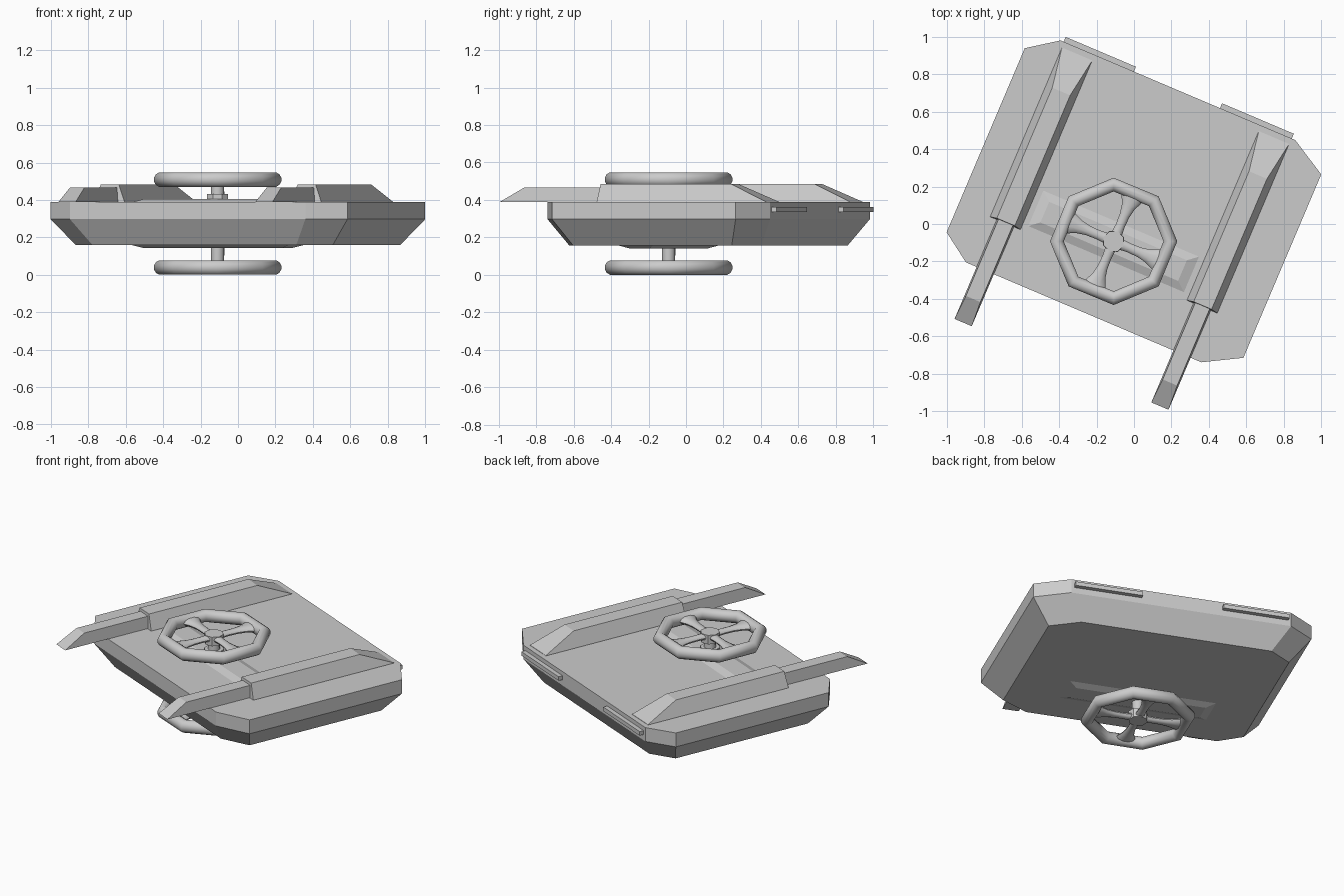
import bpy, bmesh
from math import pi, cos, sin, radians
from mathutils import Matrix

if "Cube" in bpy.data.objects:
    bpy.data.objects.remove(bpy.data.objects["Cube"])

YAW = radians(-23)          # the whole craft is turned about z
TURN = Matrix.Rotation(YAW, 4, 'Z')
WU, WV = -0.064, -0.128     # wheel centre in craft coordinates
MID = 0.274                 # mirror height of the two wheels


def loft(name, rings, smooth=False, closed=False):
    """Skin equal-sized rings of points; cap the ends unless closed."""
    bm = bmesh.new()
    vs = [[bm.verts.new(TURN @ Matrix.Translation(p).translation) for p in r] for r in rings]
    n = len(rings[0])
    for i in range(len(vs) if closed else len(vs) - 1):
        a, b = vs[i], vs[(i + 1) % len(vs)]
        for j in range(n):
            k = (j + 1) % n
            bm.faces.new((a[j], a[k], b[k], b[j]))
    if not closed:
        bm.faces.new(vs[0])
        bm.faces.new(vs[-1])
    bmesh.ops.recalc_face_normals(bm, faces=bm.faces)
    me = bpy.data.meshes.new(name)
    bm.to_mesh(me)
    bm.free()
    ob = bpy.data.objects.new(name, me)
    bpy.context.collection.objects.link(ob)
    if smooth:
        bpy.ops.object.select_all(action='DESELECT')
        bpy.context.view_layer.objects.active = ob
        ob.select_set(True)
        bpy.ops.object.shade_smooth_by_angle(angle=radians(40))
    return ob


def rect(u0, u1, v0, v1, z):
    return [(u0, v0, z), (u1, v0, z), (u1, v1, z), (u0, v1, z)]


def disc(r, z, n=8):
    return [(WU + r * cos(2 * pi * i / n), WV + r * sin(2 * pi * i / n), z) for i in range(n)]


# hull: chamfered plan, tucked in toward the bottom
plan = [(-0.905, 0.637), (-0.745, 0.75), (0.618, 0.75), (0.818, 0.635),
        (0.818, -0.43), (0.62, -0.54), (-0.747, -0.54), (-0.905, -0.432)]
CU, CV = -0.043, 0.105


def hull_ring(s, z):
    return [(CU + (u - CU) * s, CV + (v - CV) * s, z) for u, v in plan]


loft("hull", [hull_ring(0.865, 0.158), hull_ring(1, 0.297), hull_ring(1, 0.388)])

# raised pads under each wheel
for name, z0, z1 in (("top_pad", 0.38, 0.406), ("bottom_pad", 0.165, 0.142)):
    loft(name, [rect(WU - .475, WU + .475, WV - .122, WV + .122, z0),
                rect(WU - .40, WU + .40, WV - .06, WV + .06, z1)])

for side, c in (("left", -0.635), ("right", 0.508)):
    # rail housing with sloped back
    loft(side + "_rail", [rect(c - .088, c + .088, -.265, .718, .38),
                          rect(c - .088, c + .088, -.265, .718, .39),
                          rect(c - .052, c + .052, -.258, .50, .484)])
    # forward prong with wedge tip
    loft(side + "_prong", [rect(c - .05, c + .05, -.842, -.2, .39),
                           rect(c - .042, c + .042, -.705, -.2, .466)])

# rear bars
for side, a, b in (("left", -.727, -.319), ("right", .181, .598)):
    loft(side + "_rear_bar", [rect(a, b, .74, .778, .335), rect(a, b, .74, .778, .361)])

# collar at the base of the upper shaft
loft("top_collar", [disc(.06, .40), disc(.06, .432)])

for level, sgn in (("top", 1), ("bottom", -1)):
    zc = MID + sgn * 0.235

    # octagonal wheel rim
    rim = []
    for i in range(8):
        a = i * pi / 4 - YAW
        ring = []
        for j in range(12):
            t = (j + .5) * pi / 6
            r = .3035 + .038 * cos(t)
            ring.append((WU + r * cos(a), WV + r * sin(a), zc + .0398 * sin(t)))
        rim.append(ring)
    loft(level + "_wheel_rim", rim, smooth=True, closed=True)

    # four spokes flaring into the rim
    for k in range(4):
        a = k * pi / 2
        rings = []
        for d, w, h in ((.03, .03, .02), (.09, .025, .018), (.15, .027, .018),
                        (.20, .037, .02), (.24, .055, .023), (.275, .07, .026)):
            ring = []
            for j in range(10):
                t = j * pi / 5
                s = w * cos(t)
                ring.append((WU + d * cos(a) - s * sin(a), WV + d * sin(a) + s * cos(a),
                             zc + h * sin(t)))
            rings.append(ring)
        loft(f"{level}_spoke_{k + 1}", rings, smooth=True)

    # hub and shaft
    loft(level + "_hub", [disc(.058, zc - sgn * .037), disc(.058, zc + sgn * .022)])
    loft(level + "_shaft", [disc(.037, MID + sgn * .12, 12), disc(.034, zc, 12)], smooth=True)
